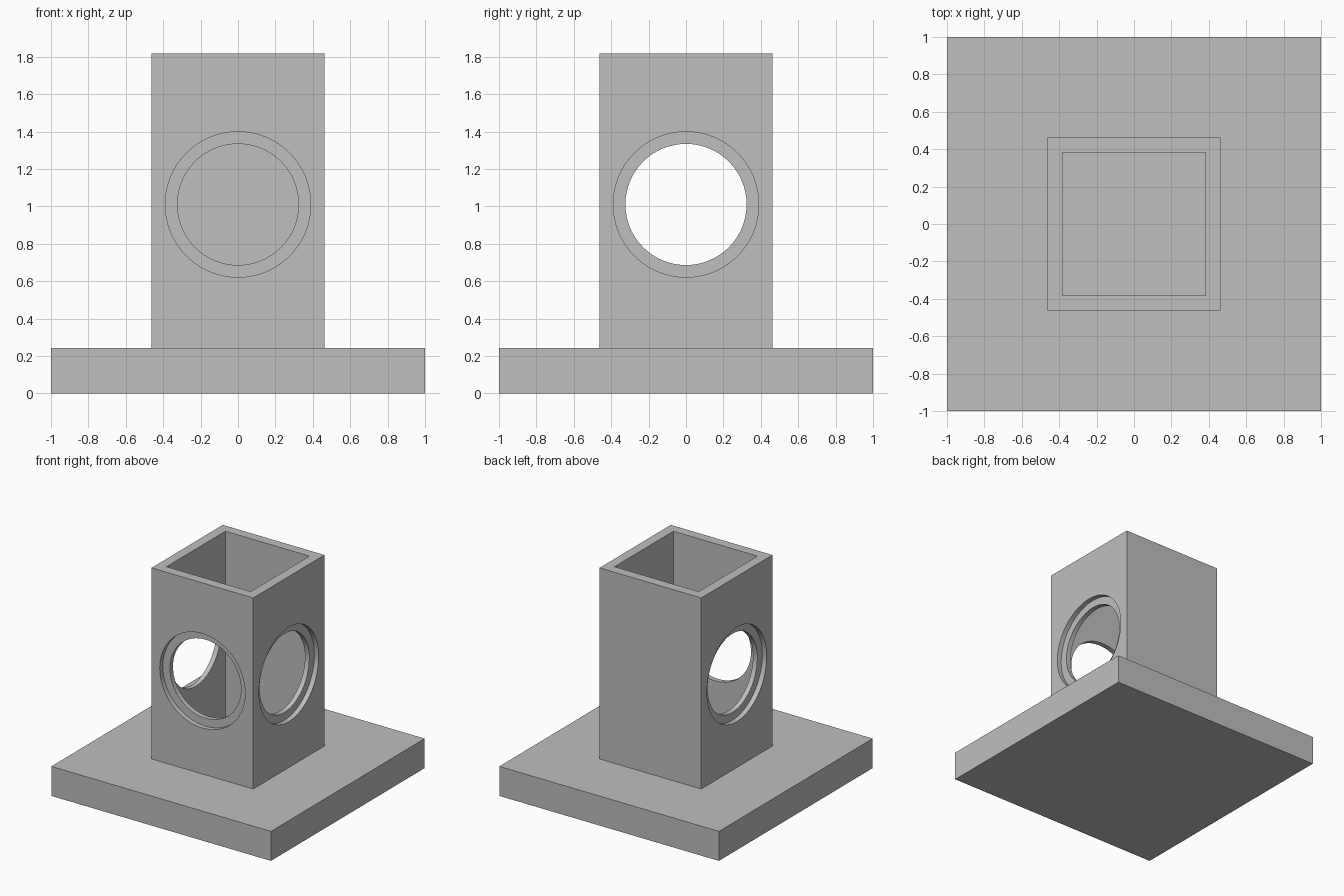
import bpy
import math

default = bpy.data.objects.get("Cube")
if default:
    bpy.data.objects.remove(default, do_unlink=True)

BASE_TOP, TOP = 0.243, 1.816
OUTER, INNER = 0.463, 0.383          # half widths of the square tube
HOLE_Z, HOLE_R = 1.01, 0.324
RECESS_R, RECESS_DEPTH = 0.389, 0.04

grey = bpy.data.materials.new("plain grey")
grey.use_nodes = True
colour = (0.52, 0.52, 0.52, 1)
grey.diffuse_color = colour
grey.node_tree.nodes["Principled BSDF"].inputs["Base Color"].default_value = colour


def box(name, half, z0, z1):
    bpy.ops.mesh.primitive_cube_add(size=1, location=(0, 0, (z0 + z1) / 2))
    ob = bpy.context.object
    ob.name = name
    ob.scale = (2 * half, 2 * half, z1 - z0)
    bpy.ops.object.transform_apply(location=True, rotation=True, scale=True)
    ob.data.materials.append(grey)
    return ob


def cylinder(name, radius, start, end, angle):
    """Cylinder lying along the horizontal direction given by angle."""
    mid = (start + end) / 2
    bpy.ops.mesh.primitive_cylinder_add(
        vertices=64, radius=radius, depth=end - start,
        location=(mid * math.cos(angle), mid * math.sin(angle), HOLE_Z),
        rotation=(0, math.pi / 2, angle))
    ob = bpy.context.object
    ob.name = name
    ob.data.materials.append(grey)
    return ob


def cut(target, cutter):
    mod = target.modifiers.new(cutter.name, 'BOOLEAN')
    mod.operation = 'DIFFERENCE'
    mod.solver = 'EXACT'
    mod.object = cutter
    bpy.context.view_layer.objects.active = target
    bpy.ops.object.modifier_apply(modifier=mod.name)
    bpy.data.objects.remove(cutter, do_unlink=True)


# Square base slab
box("base_plate", 1.0, 0, BASE_TOP)

# Hollow square tower, open at the top
tower = box("square_tower", OUTER, BASE_TOP, TOP)
cut(tower, box("bore", INNER, BASE_TOP - 0.1, TOP + 0.1))

# Stepped round openings on the front, left and right; the back stays closed
for side, angle in (("front", -math.pi / 2), ("left", 0), ("right", math.pi)):
    cut(tower, cylinder(side + "_recess", RECESS_R, OUTER - RECESS_DEPTH, OUTER + 0.1, angle))
    cut(tower, cylinder(side + "_hole", HOLE_R, INNER - 0.04, OUTER + 0.1, angle))

# Smooth the round walls, keep the edges crisp
bpy.ops.object.select_all(action='DESELECT')
tower.select_set(True)
bpy.context.view_layer.objects.active = tower
bpy.ops.object.shade_smooth_by_angle(angle=math.radians(30))
